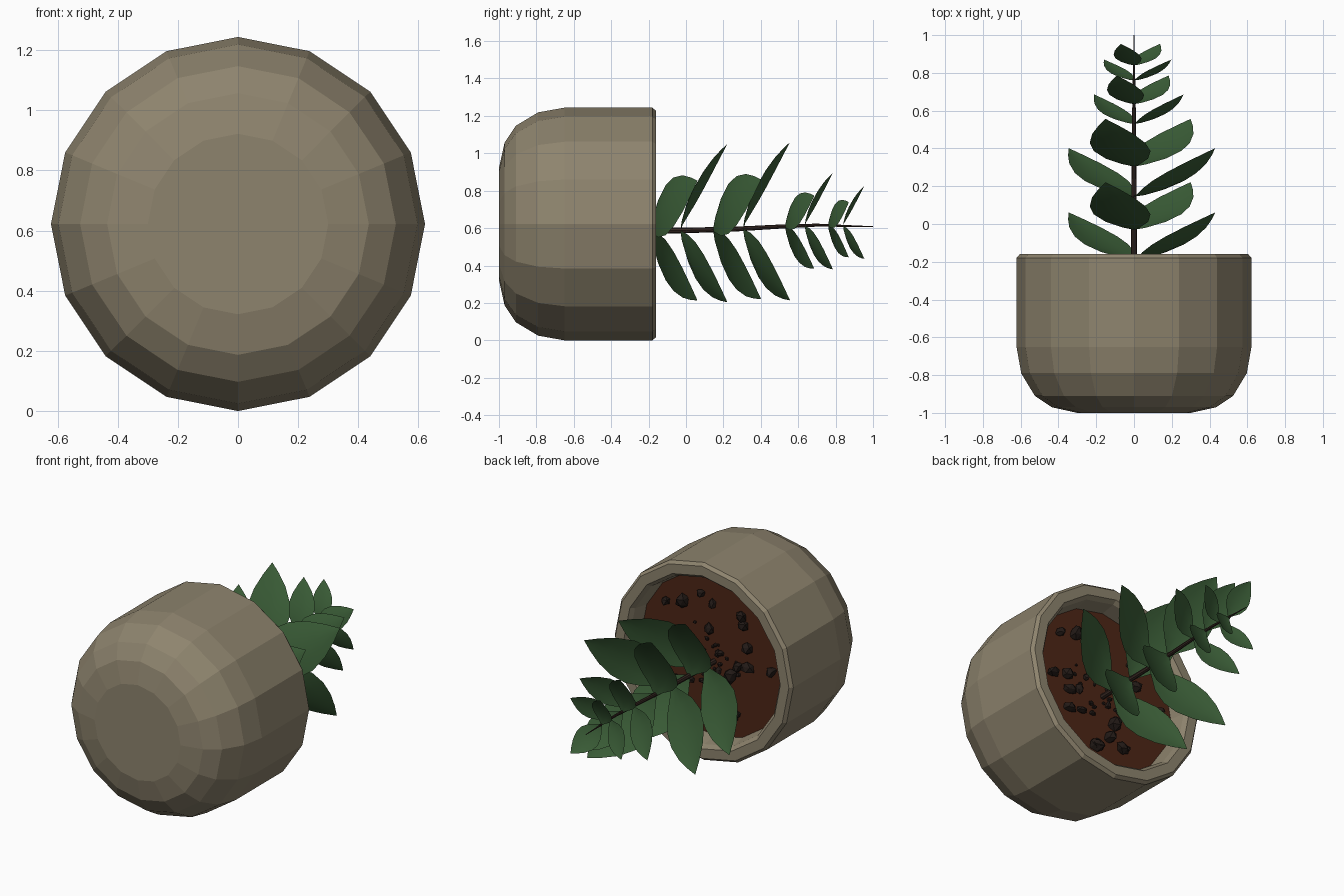
import bpy, bmesh, math, random
from mathutils import Vector

if "Cube" in bpy.data.objects:
    bpy.data.objects.remove(bpy.data.objects["Cube"])

random.seed(4)
CZ = 0.622   # height of the pot axis, which lies along y


def material(name, rgb):
    m = bpy.data.materials.new(name)
    m.diffuse_color = (*rgb, 1)
    m.use_nodes = True
    m.node_tree.nodes["Principled BSDF"].inputs["Base Color"].default_value = m.diffuse_color
    return m


POT = material("clay", (0.27, 0.23, 0.155))
SOIL = material("soil", (0.075, 0.019, 0.008))
ROCK = material("dark_stone", (0.016, 0.010, 0.008))
STEM = material("bark", (0.035, 0.02, 0.015))
LEAF = material("leaf", (0.045, 0.115, 0.04))


def finish(bm, name, mat, fix=True):
    if fix:
        bmesh.ops.recalc_face_normals(bm, faces=bm.faces)
    me = bpy.data.meshes.new(name)
    bm.to_mesh(me)
    bm.free()
    me.materials.append(mat)
    ob = bpy.data.objects.new(name, me)
    bpy.context.collection.objects.link(ob)
    return ob


def tube(name, rings, n, mat, cap_start=True, cap_end=True):
    """Rings of (x, y, z, radius) around the y direction."""
    bm = bmesh.new()
    loops = []
    for x, y, z, r in rings:
        loops.append([bm.verts.new((x + r * math.cos(2 * math.pi * i / n), y,
                                    z + r * math.sin(2 * math.pi * i / n)))
                      for i in range(n)])
    for a, b in zip(loops, loops[1:]):
        for i in range(n):
            j = (i + 1) % n
            bm.faces.new((a[i], a[j], b[j], b[i]))
    if cap_start:
        bm.faces.new(loops[0])
    if cap_end:
        bm.faces.new(loops[-1])
    return finish(bm, name, mat)


# Pot: 16-sided lathe with rounded base, bevelled rim and inner wall
profile = [(-1.0, 0.30), (-0.97, 0.435), (-0.91, 0.525), (-0.79, 0.597),
           (-0.65, 0.622), (-0.18, 0.622), (-0.16, 0.605), (-0.16, 0.545),
           (-0.185, 0.525), (-0.30, 0.505)]
tube("pot", [(0, y, CZ, r) for y, r in profile], 16, POT, cap_end=False)

# Soil disc
SOIL_Y = -0.28
tube("soil", [(0, SOIL_Y - 0.02, CZ, 0.506), (0, SOIL_Y, CZ, 0.508)], 16, SOIL)

# Stones scattered on the soil, finer near the stem
bm = bmesh.new()
for k in range(46):
    big = k < 24
    d = random.uniform(0.12, 0.42) if big else random.uniform(0.03, 0.22)
    a = k * 2.4 + random.uniform(-0.4, 0.4)
    size = random.uniform(0.028, 0.048) if big else random.uniform(0.01, 0.025)
    c = Vector((d * math.cos(a), SOIL_Y + size * 0.4, CZ + d * math.sin(a)))
    new = bmesh.ops.create_icosphere(bm, subdivisions=1, radius=size)["verts"]
    stretch = Vector([random.uniform(0.7, 1.25) for _ in range(3)])
    for v in new:
        v.co = c + v.co * stretch * random.uniform(0.75, 1.15)
finish(bm, "stones", ROCK)

# Stem: slightly bent and tapered
stem_path = [(-0.29, 0.582, 0.017), (0.0, 0.588, 0.015), (0.25, 0.594, 0.013),
             (0.5, 0.608, 0.011), (0.7, 0.616, 0.008), (1.0, 0.608, 0.002)]
tube("stem", [(0, y, z, r) for y, z, r in stem_path], 8, STEM)


def stem_z(y):
    for (y0, z0, _), (y1, z1, _) in zip(stem_path, stem_path[1:]):
        if y <= y1:
            return z0 + (z1 - z0) * (y - y0) / (y1 - y0)
    return stem_path[-1][1]


# Leaf: pointed oval blade that leaves the stem outwards and curves along +y
OUTLINE = [(0, 0.012), (0.1, 0.05), (0.25, 0.118), (0.42, 0.158),
           (0.58, 0.155), (0.75, 0.115), (0.89, 0.058), (1.0, 0.002)]


def leaf(name, base_y, tip_y, length, scale, deg):
    a = math.radians(deg)
    out = Vector((math.cos(a), 0, math.sin(a)))
    side = Vector((-math.sin(a), 0, math.cos(a)))
    bm = bmesh.new()
    rows = []
    for t, w in OUTLINE:
        y = base_y + (tip_y - base_y) * t ** 1.6
        mid = Vector((0, y, stem_z(base_y))) + out * length * t
        rows.append([bm.verts.new(mid + side * w * scale * s
                                  + Vector((0, 0.12 * w * scale * s * s, 0)))
                     for s in (-1, -0.5, 0, 0.5, 1)])
    for p, q in zip(rows, rows[1:]):
        for i in range(4):
            bm.faces.new((p[i], q[i], q[i + 1], p[i + 1]))
    ob = finish(bm, name, LEAF)
    for poly in ob.data.polygons:
        poly.use_smooth = True


# Four levels, each with two crossed pairs: (base, tip) of each pair, scale
levels = [((-0.19, 0.06), (-0.03, 0.22), 1.0),
          ((0.145, 0.40), (0.305, 0.555), 1.0),
          ((0.53, 0.685), (0.635, 0.785), 0.61),
          ((0.76, 0.87), (0.84, 0.953), 0.46)]
for n, (low, high, s) in enumerate(levels, 1):
    for k, deg in enumerate((32, 227), 1):
        leaf(f"leaf_{n}_low_{k}", *low, 0.505 * s, s, deg)
    for k, deg in enumerate((108, 308), 1):
        leaf(f"leaf_{n}_high_{k}", *high, 0.485 * s, s, deg)
